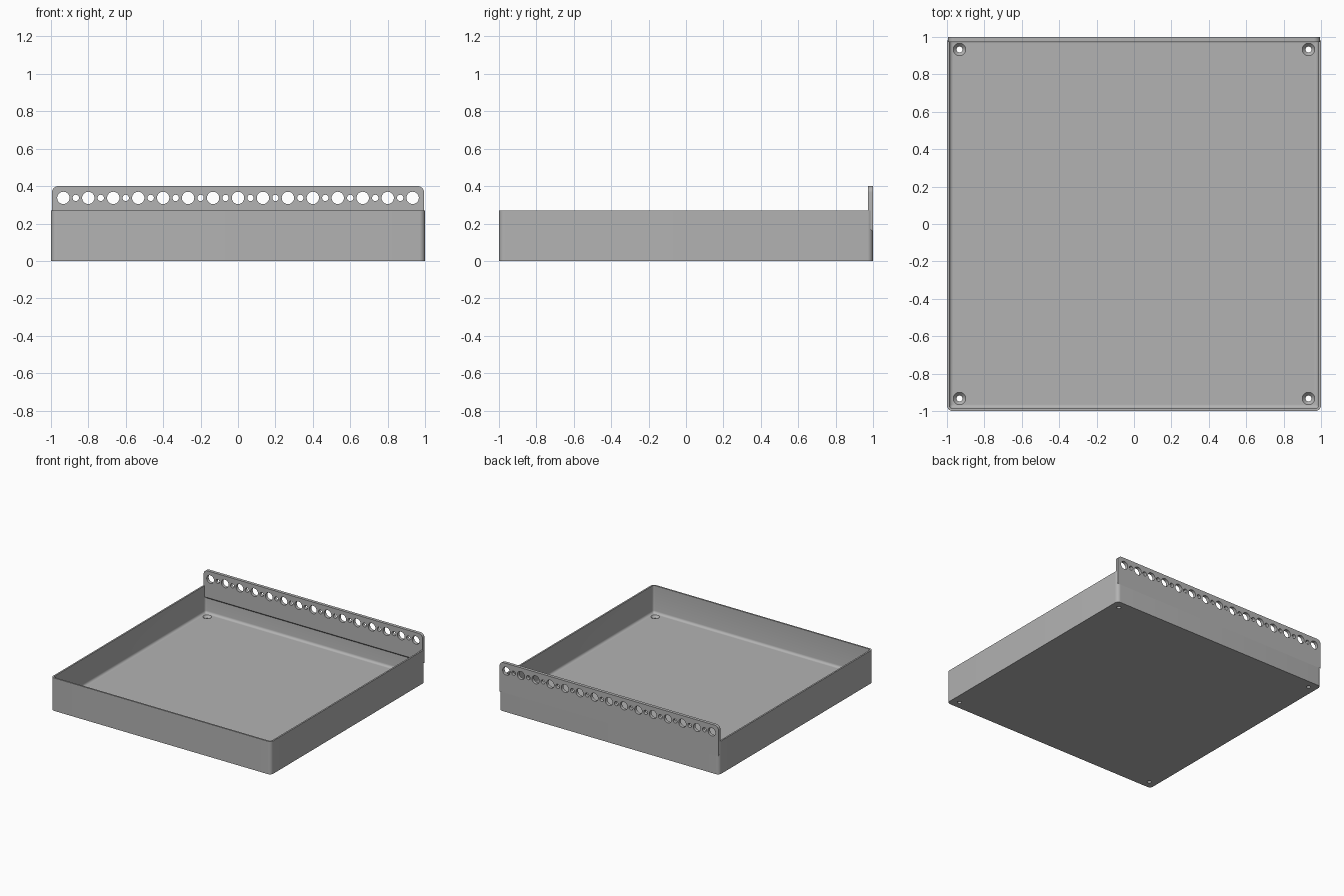
import bpy
import bmesh
import math
from mathutils import Matrix, Vector

cube = bpy.data.objects.get("Cube")
if cube:
    bpy.data.objects.remove(cube, do_unlink=True)

HALF = 1.0
RIM, FLOOR, WALL = 0.27, 0.045, 0.013
CORNER = 0.03

grey = bpy.data.materials.new("plain grey")
grey.use_nodes = True
colour = (0.45, 0.45, 0.45, 1)
grey.diffuse_color = colour
grey.node_tree.nodes["Principled BSDF"].inputs["Base Color"].default_value = colour


def finish(name, bm):
    bmesh.ops.recalc_face_normals(bm, faces=bm.faces)
    mesh = bpy.data.meshes.new(name)
    bm.to_mesh(mesh)
    bm.free()
    mesh.materials.append(grey)
    obj = bpy.data.objects.new(name, mesh)
    bpy.context.collection.objects.link(obj)
    return obj


def activate(obj):
    bpy.ops.object.select_all(action='DESELECT')
    obj.select_set(True)
    bpy.context.view_layer.objects.active = obj


def cut(obj, cutter):
    cutter.hide_render = True
    mod = obj.modifiers.new("holes", 'BOOLEAN')
    mod.operation = 'DIFFERENCE'
    mod.solver = 'EXACT'
    mod.object = cutter
    activate(obj)
    bpy.ops.object.modifier_apply(modifier=mod.name)
    bpy.data.objects.remove(cutter, do_unlink=True)
    bpy.ops.object.shade_smooth_by_angle(angle=math.radians(30))


def rounded_ring(bm, inset, z, steps=8):
    """Square ring of vertices with rounded corners."""
    r = max(CORNER - inset, 0.008)
    c = HALF - inset - r
    ring = []
    for quarter, (sx, sy) in enumerate([(1, 1), (-1, 1), (-1, -1), (1, -1)]):
        for i in range(steps + 1):
            a = (quarter + i / steps) * math.pi / 2
            ring.append(bm.verts.new((sx * c + r * math.cos(a),
                                      sy * c + r * math.sin(a), z)))
    return ring


def drill(bm, r1, r2, depth, matrix):
    bmesh.ops.create_cone(bm, cap_ends=True, segments=32, radius1=r1,
                          radius2=r2, depth=depth, matrix=matrix)


# Tray: outer wall, rim, inner wall, rounded foot and floor
bm = bmesh.new()
fillet = 0.02
levels = [(0, 0), (0, RIM), (WALL, RIM)]
for i in range(5):
    a = i / 4 * math.pi / 2
    levels.append((WALL + fillet * (1 - math.cos(a)),
                   FLOOR + fillet * (1 - math.sin(a))))
rings = [rounded_ring(bm, inset, z) for inset, z in levels]
for low, high in zip(rings, rings[1:]):
    for i in range(len(low)):
        j = (i + 1) % len(low)
        bm.faces.new((low[i], low[j], high[j], high[i]))
bm.faces.new(rings[0])
bm.faces.new(rings[-1])
tray = finish("tray", bm)
tray.scale.y = 0.9995

# Countersunk screw holes in the floor corners
bm = bmesh.new()
for x in (-0.933, 0.933):
    for y in (-0.933, 0.933):
        drill(bm, 0.016, 0.016, 0.2, Matrix.Translation((x, y, 0)))
shafts = finish("screw_shafts", bm)
bm = bmesh.new()
for x in (-0.933, 0.933):
    for y in (-0.933, 0.933):
        drill(bm, 0.014, 0.036, 0.024, Matrix.Translation((x, y, FLOOR - 0.009)))
sinks = finish("screw_sinks", bm)
cut(tray, shafts)
cut(tray, sinks)

# Raised back panel with rounded top corners and a sloping lower edge
bm = bmesh.new()
half, top, r = 0.995, 0.4, 0.035
outline = [(-half, 0.155), (half, 0.155)]
for quarter, side in enumerate((1, -1)):
    for i in range(9):
        a = (quarter + i / 8) * math.pi / 2
        outline.append((side * (half - r) + r * math.cos(a),
                        top - r + r * math.sin(a)))
face = bm.faces.new([bm.verts.new((x, HALF, z)) for x, z in outline])
moved = bmesh.ops.extrude_face_region(bm, geom=[face], use_keep_orig=True)["geom"]
for v in moved:
    if isinstance(v, bmesh.types.BMVert):
        v.co += Vector((0, -0.026, 0.025 if v.co.z < 0.2 else 0))
panel = finish("back_panel", bm)

# Row of alternating large and small holes through the panel
bm = bmesh.new()
turn = Matrix.Rotation(math.pi / 2, 4, 'X')
for i in range(29):
    radius = 0.017 if i % 2 else 0.033
    x = (i - 14) * 0.0667
    drill(bm, radius, radius, 0.2, Matrix.Translation((x, HALF, 0.337)) @ turn)
cut(panel, finish("panel_holes", bm))
